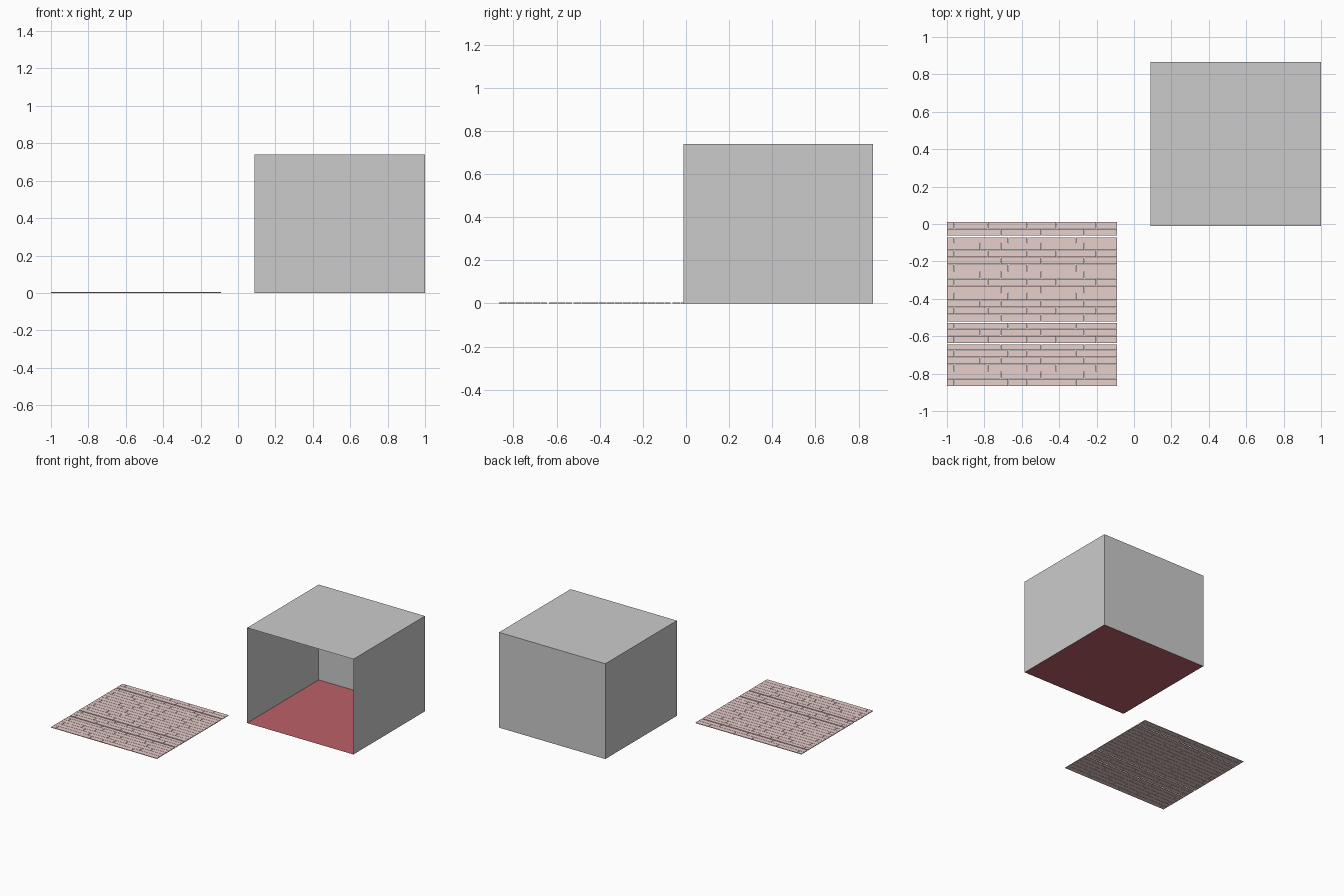
import bpy, bmesh
from mathutils import Vector

if "Cube" in bpy.data.objects:
    bpy.data.objects.remove(bpy.data.objects["Cube"])


def material(name, rgb):
    m = bpy.data.materials.new(name)
    m.diffuse_color = (*rgb, 1)
    m.use_nodes = True
    m.node_tree.nodes["Principled BSDF"].inputs["Base Color"].default_value = m.diffuse_color
    return m


def add_box(bm, lo, hi):
    lo, hi = Vector(lo), Vector(hi)
    verts = bmesh.ops.create_cube(bm, size=1)["verts"]
    bmesh.ops.scale(bm, verts=verts, vec=hi - lo)
    bmesh.ops.translate(bm, verts=verts, vec=(lo + hi) / 2)


def make_object(name, bm, mat=None):
    me = bpy.data.meshes.new(name)
    bm.to_mesh(me)
    bm.free()
    ob = bpy.data.objects.new(name, me)
    bpy.context.collection.objects.link(ob)
    if mat:
        me.materials.append(mat)
    return ob


X0, X1, Y0, Y1, H = 0.087, 1.0, -0.012, 0.866, 0.74

# Room shell: thin walls and roof, open at the front
bm = bmesh.new()
add_box(bm, (X0, Y0, 0), (X1, Y1, H))
bm.normal_update()
remove = [f for f in bm.faces if f.normal.y < -0.5 or f.normal.z < -0.5]
bmesh.ops.delete(bm, geom=remove, context='FACES_ONLY')
make_object("room_walls", bm)

# Red room floor
bm = bmesh.new()
bm.faces.new([bm.verts.new(p) for p in
              ((X0, Y0, 0), (X1, Y0, 0), (X1, Y1, 0), (X0, Y1, 0))])
make_object("room_floor", bm, material("red_floor", (0.5, 0.12, 0.14)))

# Plank flooring: staggered boards with narrow gaps, a few rows set wider apart
ROWS, TOP, BOTTOM, THICK = 23, 0.012, -0.866, 0.005
LEFT, RIGHT = -1.0, -0.09
JOINTS = ((-0.96, -0.78, -0.57, -0.415, -0.2),
          (-0.71, -0.495, -0.265),
          (-0.96, -0.67, -0.57, -0.31),
          (-0.82, -0.71, -0.495, -0.265))
WIDE_GAPS = (2, 14, 17)
pitch = (TOP - BOTTOM) / ROWS
bm = bmesh.new()
for r in range(ROWS):
    y_hi = TOP - r * pitch - (0.007 if r in WIDE_GAPS else 0)
    y_lo = TOP - (r + 1) * pitch + (0.002 if r < ROWS - 1 else 0)
    ends = (LEFT, *JOINTS[r % len(JOINTS)], RIGHT)
    for a, b in zip(ends, ends[1:]):
        end_gap = 0.003 if b != RIGHT else 0
        add_box(bm, (a, y_lo, 0), (b - end_gap, y_hi, THICK))
make_object("floor_planks", bm, material("pink_wood", (0.8, 0.62, 0.6)))
